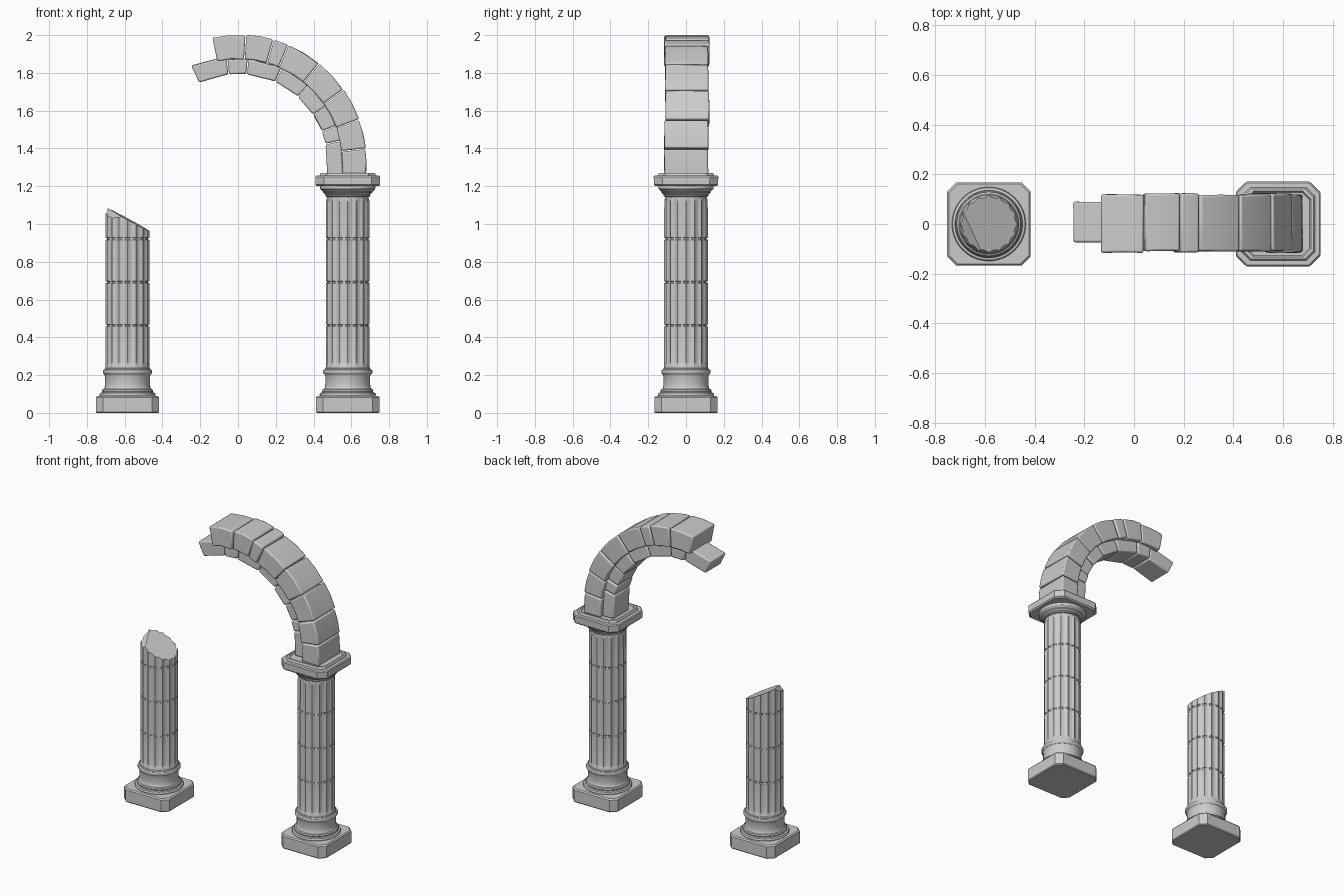
import bpy, bmesh, random
from math import sin, cos, pi, radians
from mathutils import Vector

if "Cube" in bpy.data.objects:
    bpy.data.objects.remove(bpy.data.objects["Cube"])

random.seed(4)
RIGHT, LEFT = 0.581, -0.585
ARCH_Z = 1.32
JOINTS = (0.463, 0.692, 0.922)


def loft(name, rings, bevel=0.0, cuts=(), angle=30):
    """Skin a stack of vertex rings, cap both ends, optionally slice off the top."""
    bm = bmesh.new()
    vs = [[bm.verts.new(p) for p in ring] for ring in rings]
    n = len(rings[0])
    for a, b in zip(vs, vs[1:]):
        for i in range(n):
            j = (i + 1) % n
            bm.faces.new((a[i], a[j], b[j], b[i]))
    bm.faces.new(vs[0][::-1])
    bm.faces.new(vs[-1])
    for co, no in cuts:
        geom = bm.verts[:] + bm.edges[:] + bm.faces[:]
        res = bmesh.ops.bisect_plane(bm, geom=geom, plane_co=co, plane_no=no, clear_outer=True)
        edges = [e for e in res['geom_cut'] if isinstance(e, bmesh.types.BMEdge)]
        bmesh.ops.contextual_create(bm, geom=edges)
    bmesh.ops.recalc_face_normals(bm, faces=bm.faces[:])
    me = bpy.data.meshes.new(name)
    bm.to_mesh(me)
    bm.free()
    ob = bpy.data.objects.new(name, me)
    bpy.context.collection.objects.link(ob)
    if bevel:
        m = ob.modifiers.new("worn_edges", 'BEVEL')
        m.width, m.segments, m.limit_method = bevel, 2, 'ANGLE'
    bpy.ops.object.select_all(action='DESELECT')
    ob.select_set(True)
    bpy.context.view_layer.objects.active = ob
    bpy.ops.object.shade_smooth_by_angle(angle=radians(angle))
    return ob


def circle(cx, r, z, n=64):
    return [(cx + r * cos(2 * pi * i / n), r * sin(2 * pi * i / n), z) for i in range(n)]


def octagon(cx, h, c, z):
    k = h - c
    pts = [(h, -k), (h, k), (k, h), (-k, h), (-h, k), (-h, -k), (-k, -h), (k, -h)]
    return [(cx + x, y, z) for x, y in pts]


def lathe(name, cx, profile):
    return loft(name, [circle(cx, r, z) for r, z in profile])


def slab(name, cx, profile):
    return loft(name, [octagon(cx, h, c, z) for h, c, z in profile])


# fluted shaft with grooved drum joints
def shaft(name, cx, top, cuts=()):
    levels = [(0.225, .118, 0), (0.245, .116, 0), (0.255, .116, .5), (0.27, .116, 1)]
    for z in JOINTS:
        levels += [(z - .006, .116, 1), (z - .003, .109, .4), (z + .003, .109, .4), (z + .006, .116, 1)]
    if cuts:
        levels += [(top, .116, 1)]
    else:
        levels += [(1.115, .115, 1), (1.13, .113, .5), (1.14, .109, 0), (top, .108, 0)]
    flutes, per = 16, 8
    n = flutes * per
    rings = []
    for z, r, f in levels:
        ring = []
        for i in range(n):
            t = (i % per) / per
            rr = r - f * .009 * max(0, sin(pi * t)) ** .8
            a = 2 * pi * (i / n)
            ring.append((cx + rr * cos(a), rr * sin(a), z))
        rings.append(ring)
    return loft(name, rings, cuts=cuts)


# plinth and moulded base under both columns
for side, cx in (("left", LEFT), ("right", RIGHT)):
    slab(side + "_plinth", cx, [(.163, .035, 0), (.168, .037, .006), (.168, .037, .082), (.161, .035, .09)])
    lathe(side + "_base", cx, [
        (.142, .085), (.148, .092), (.149, .098), (.146, .105), (.136, .108), (.134, .112),
        (.136, .117), (.132, .124), (.125, .127), (.121, .134), (.119, .15), (.119, .195),
        (.122, .203), (.128, .207), (.131, .213), (.131, .221), (.128, .227), (.121, .231),
        (.119, .236), (.112, .24)])

# whole right shaft, snapped left shaft
shaft("right_shaft", RIGHT, 1.16)
shaft("left_broken_shaft", LEFT, 1.15, cuts=[
    (Vector((-.69, 0, 1.083)), Vector((.54, -.04, 1))),
    (Vector((-.655, -.03, 1.06)), Vector((-.45, -.5, 1)))])

# capital and abacus
lathe("right_capital", RIGHT, [
    (.107, 1.135), (.112, 1.145), (.118, 1.147), (.12, 1.152), (.118, 1.157), (.124, 1.16),
    (.13, 1.166), (.131, 1.172), (.137, 1.178), (.144, 1.184), (.146, 1.19), (.146, 1.197),
    (.143, 1.205)])
slab("right_abacus", RIGHT, [
    (.162, .043, 1.2), (.17, .045, 1.208), (.171, .045, 1.25), (.166, .043, 1.256),
    (.148, .037, 1.257), (.146, .037, 1.266), (.142, .035, 1.27), (.132, .033, 1.271),
    (.127, .03, 1.263)])


# one wedge stone of the arch, angles measured from the crown
def stone(name, a0, a1, r0, r1, y0, y1, steps):
    dr, dy0, dy1 = (random.uniform(-.004, .004) for _ in range(3))
    gap = .0025
    rings = []
    for k in range(steps + 1):
        a = radians(a0 + (a1 - a0) * k / steps)
        a += (gap / r1) * (1 if k == 0 else -1 if k == steps else 0)
        ring = []
        for r, y in ((r0, y0 + dy0), (r1 + dr * .6, y0 + dy0), (r1 + dr * .6, y1 + dy1), (r0, y1 + dy1)):
            j = random.uniform(-.002, .002)
            z = ARCH_Z + (r + j) * cos(a)
            if a1 > 90 and k == steps:
                z = 1.262
            ring.append(((r + j) * sin(a), y + j, z))
        rings.append(ring)
    return loft(name, rings, bevel=.008, angle=25)


# outer and inner courses of arch stones
outer = (-11.7, 3.5, 16, 23, 39, 55, 70, 83.3, 94.5)
inner = (-25.8, -6, 5.5, 24.5, 42, 57, 69, 77.5, 95)
for i, (a, b) in enumerate(zip(outer, outer[1:])):
    stone(f"outer_stone_{i + 1}", a, b, .553, .681, -.112, .12, 2)
for i, (a, b) in enumerate(zip(inner, inner[1:])):
    stone(f"inner_stone_{i + 1}", a, b, .476, .557 if i else .575, -.072, .092, 1)
